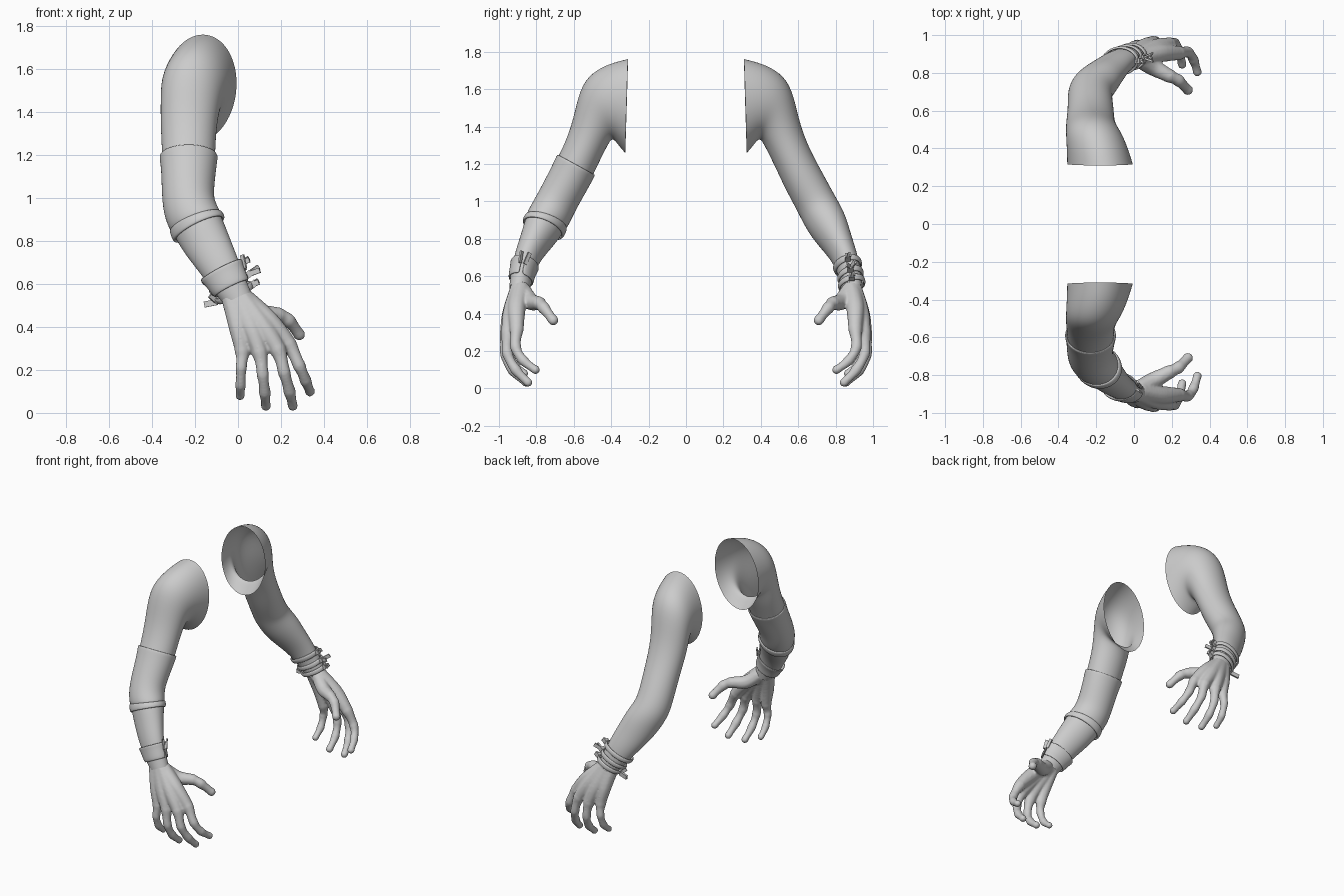
import bpy, bmesh, math
from mathutils import Vector

if "Cube" in bpy.data.objects:
    bpy.data.objects.remove(bpy.data.objects["Cube"])

grey = bpy.data.materials.new("pale_grey")
grey.diffuse_color = (0.6, 0.6, 0.6, 1)
grey.use_nodes = True
grey.node_tree.nodes["Principled BSDF"].inputs["Base Color"].default_value = grey.diffuse_color

# Arm sections: inner y, inner z, outer y, outer z, centre x, half width, tilt in degrees
RINGS = [
    (-.325, 1.26, -.31, 1.76, -.180, .175, 8),
    (-.36, 1.30, -.40, 1.74, -.190, .165, 5),
    (-.39, 1.34, -.505, 1.69, -.205, .153, 0),
    (-.41, 1.32, -.57, 1.60, -.220, .140, 0),
    (-.44, 1.26, -.605, 1.42, -.230, .130, 0),
    (-.48, 1.18, -.66, 1.28, -.230, .124, 0),
    (-.53, 1.07, -.72, 1.17, -.230, .120, 0),
    (-.59, .96, -.785, 1.05, -.235, .116, 4),
    (-.615, .91, -.83, .97, -.222, .120, 14),
    (-.66, .83, -.86, .90, -.185, .118, 24),
    (-.72, .76, -.885, .81, -.145, .110, 26),
    (-.78, .69, -.915, .72, -.098, .096, 27),
    (-.82, .60, -.935, .63, -.050, .082, 27),
    (-.835, .52, -.945, .54, .000, .068, 25),
]

# Digit chains from wrist to tip: x, y, z, radius
DIGITS = [
    [(-.03, -.89, .53, .048), (0, -.925, .40, .045), (.02, -.94, .29, .036),
     (.015, -.95, .21, .027), (.012, -.92, .13, .026), (.01, -.865, .08, .022)],
    [(0, -.89, .53, .054), (.06, -.935, .40, .05), (.10, -.958, .285, .038),
     (.115, -.965, .18, .029), (.125, -.925, .095, .028), (.13, -.855, .033, .024)],
    [(.02, -.89, .53, .054), (.11, -.93, .41, .05), (.185, -.95, .295, .039),
     (.215, -.955, .19, .030), (.24, -.91, .10, .029), (.255, -.845, .033, .024)],
    [(.03, -.885, .53, .05), (.14, -.905, .43, .05), (.235, -.905, .32, .038),
     (.285, -.91, .22, .030), (.315, -.87, .15, .028), (.335, -.805, .10, .024)],
    [(.03, -.87, .52, .045), (.10, -.83, .465, .046), (.185, -.785, .455, .037),
     (.235, -.76, .43, .033), (.285, -.71, .365, .028)],
]


def finish(name, bm):
    bmesh.ops.recalc_face_normals(bm, faces=bm.faces[:])
    for f in bm.faces:
        f.smooth = True
    me = bpy.data.meshes.new(name)
    bm.to_mesh(me)
    bm.free()
    me.materials.append(grey)
    ob = bpy.data.objects.new(name, me)
    bpy.context.collection.objects.link(ob)
    return ob


def ring_point(t, angle, scale, side):
    """Point on the arm surface; side -1 is the front arm, 1 the back arm."""
    i = min(int(t), len(RINGS) - 2)
    k = t - i
    iy, iz, oy, oz, cx, w, a = (p + (q - p) * k for p, q in zip(RINGS[i], RINGS[i + 1]))
    a = math.radians(a)
    c = Vector((cx, (iy + oy) / 2, (iz + oz) / 2))
    u = Vector((math.cos(a), 0, math.sin(a))) * w
    v = Vector((0, (oy - iy) / 2, (oz - iz) / 2))
    p = c + (u * math.cos(angle) + v * math.sin(angle)) * scale
    return Vector((p.x, -side * p.y, p.z))


def loft(name, stations, side, gap=0.0, thick=0.0):
    """Surface through (station, scale) pairs, with an optional slit."""
    bm = bmesh.new()
    n = 20
    rows = []
    for t, sc in stations:
        if gap:
            angles = [gap + (2 * math.pi - 2 * gap) * j / n for j in range(n + 1)]
        else:
            angles = [2 * math.pi * j / n for j in range(n)]
        rows.append([bm.verts.new(ring_point(t, a, sc * 1.016, side)) for a in angles])
    m = n if gap else len(rows[0])
    for r0, r1 in zip(rows, rows[1:]):
        for j in range(m):
            k = (j + 1) % len(r0)
            bm.faces.new((r0[j], r0[k], r1[k], r1[j]))
    ob = finish(name, bm)
    if thick:
        mod = ob.modifiers.new("thickness", 'SOLIDIFY')
        mod.thickness = thick
        mod.offset = -1
    mod = ob.modifiers.new("smooth", 'SUBSURF')
    mod.levels = mod.render_levels = 2
    return ob


def hand(name, side):
    """Overlapping balls along each digit, fused into one skin."""
    bm = bmesh.new()
    for chain in DIGITS:
        pts = [Vector(p) for p in chain]
        for i in range(len(pts) - 1):
            before, after = pts[max(i - 1, 0)], pts[min(i + 2, len(pts) - 1)]
            a, b = pts[i], pts[i + 1]
            for j in range(10):
                t = j / 9
                p = 0.5 * (2 * a + (b - before) * t
                           + (2 * before - 5 * a + 4 * b - after) * t * t
                           + (3 * a - before - 3 * b + after) * t ** 3)
                r = p[3]
                # finger joints are slightly thicker than the bones
                if i >= 2:
                    r *= 1.04 - 0.13 * math.sin(math.pi * t)
                made = bmesh.ops.create_icosphere(bm, subdivisions=2, radius=r)
                bmesh.ops.translate(bm, verts=made["verts"],
                                    vec=(p[0], -side * p[1], p[2]))
    ob = finish(name, bm)
    mod = ob.modifiers.new("fuse", 'REMESH')
    mod.mode = 'VOXEL'
    mod.voxel_size = 0.007
    mod.use_smooth_shade = True
    mod = ob.modifiers.new("soften", 'SMOOTH')
    mod.factor = 0.5
    mod.iterations = 7
    return ob


def strip(name, p, q, wide, thin):
    """Short flat strap end from p to q."""
    p, q = Vector(p), Vector(q)
    bm = bmesh.new()
    bmesh.ops.create_cube(bm, size=1)
    rot = (q - p).to_track_quat('Z', 'Y')
    for v in bm.verts:
        v.co = rot @ Vector((v.co.x * thin, v.co.y * wide, v.co.z * (q - p).length)) + (p + q) / 2
    ob = finish(name, bm)
    for f in ob.data.polygons:
        f.use_smooth = False
    return ob


# Both arms and hands
for label, side in (("front", -1), ("back", 1)):
    s = -side  # the tables describe the front arm
    loft(label + "_arm", [(t, 1.0) for t in range(len(RINGS))], side=side)
    hand(label + "_hand", side)

# Elbow sleeve with rolled hems on the front arm
loft("elbow_sleeve", [(5.3, 1.11), (5.5, 1.09), (6, 1.05), (7, 1.03), (8, 1.03),
                      (8.7, 1.05)], -1, thick=.012)
loft("sleeve_hem", [(8.6, 1.06), (8.75, 1.10), (9.0, 1.12), (9.15, 1.10)], -1, thick=.014)

# Slit cuff with strap ends on the front wrist
loft("wrist_cuff", [(11.45, 1.23), (11.7, 1.17), (12.1, 1.17), (12.45, 1.19)], -1,
     gap=.14, thick=.012)
for i, ang in enumerate((-.2, .2)):
    a = ring_point(11.9, ang, 1.2, -1)
    b = ring_point(11.3, ang * 1.3, 1.3, -1)
    strip("cuff_strap_%d" % i, a, b, .02, .01)

# Wrapped bracelets on the back wrist
for i, (t0, t1, sc) in enumerate(((11.4, 11.75, 1.19), (12.0, 12.35, 1.2),
                                  (12.5, 12.85, 1.27))):
    mid = (t0 + t1) / 2
    loft("bracelet_%d" % i, [(t0, sc), (mid, sc * 1.04), (t1, sc)], 1, thick=.012)
    # knot and loose ends
    k = ring_point(mid, 0, sc * 1.03, 1)
    strip("bracelet_knot_%d" % i, k - Vector((.012, 0, .012)), k + Vector((.014, 0, .01)), .03, .03)
    for j, d in enumerate(((.05, .025, .035), (.055, -.02, .02))):
        end = k + Vector(d) * (1 if i == 1 else .5)
        strip("bracelet_end_%d_%d" % (i, j), k, end, .024, .01)
k = ring_point(12.7, math.pi, 1.25, 1)
strip("bracelet_outer_end", k, k + Vector((-.06, .01, -.012)), .028, .014)
strip("bracelet_outer_end_b", k, k + Vector((-.035, -.02, .03)), .022, .012)
